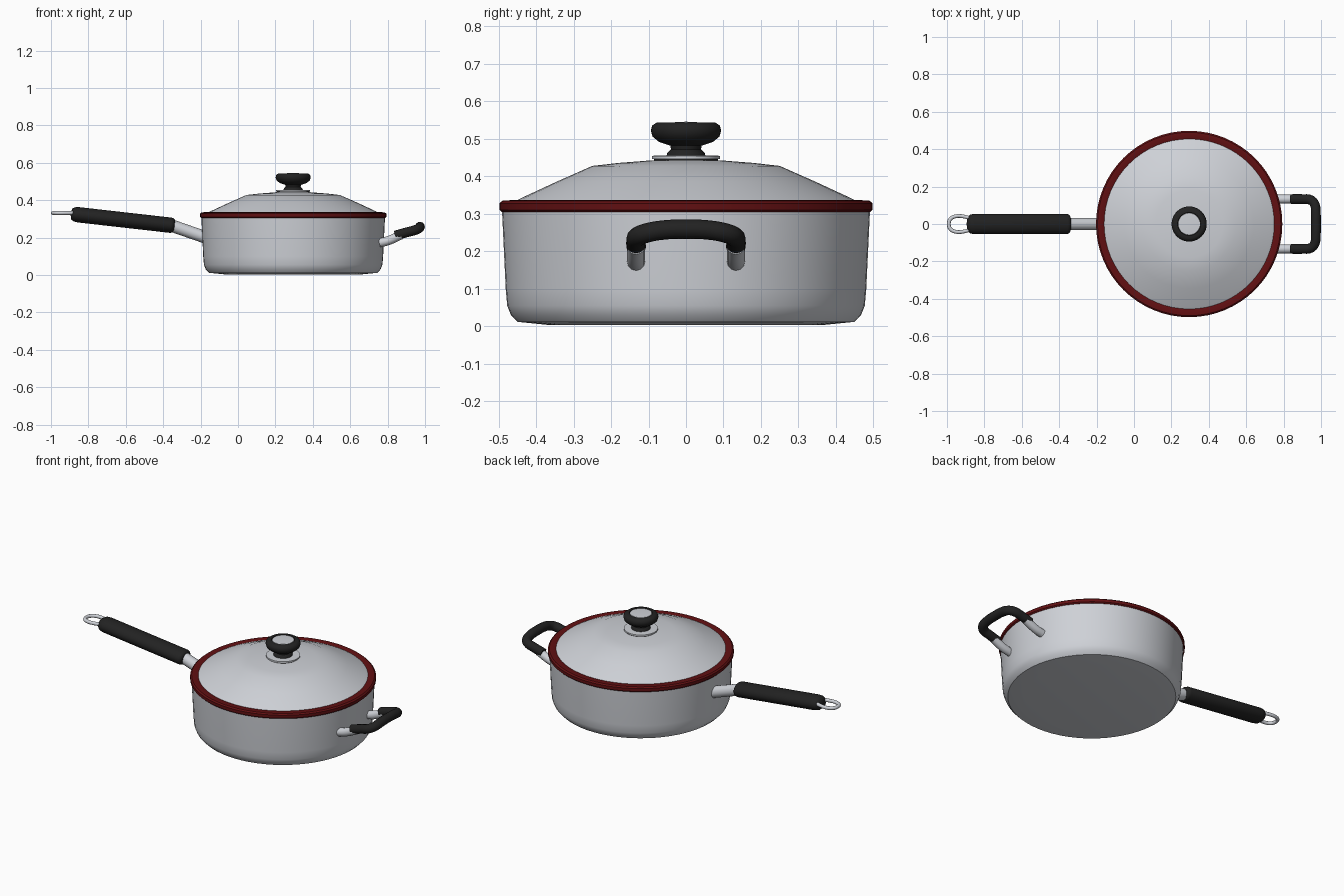
import bpy, math
from mathutils import Vector

if "Cube" in bpy.data.objects:
    bpy.data.objects.remove(bpy.data.objects["Cube"])

CX = 0.295  # pan axis


def material(name, rgb):
    m = bpy.data.materials.new(name)
    m.diffuse_color = (*rgb, 1)
    m.use_nodes = True
    m.node_tree.nodes["Principled BSDF"].inputs["Base Color"].default_value = m.diffuse_color
    return m


STEEL = material("brushed steel", (0.62, 0.64, 0.68))
BLACK = material("black rubber", (0.016, 0.016, 0.016))
RED = material("dark red", (0.12, 0.005, 0.006))


def finish(obj, mat, angle=35):
    obj.data.materials.clear()
    obj.data.materials.append(mat)
    bpy.ops.object.select_all(action='DESELECT')
    obj.select_set(True)
    bpy.context.view_layer.objects.active = obj
    bpy.ops.object.shade_smooth_by_angle(angle=math.radians(angle))
    return obj


def lathe(name, profile, mat, n=64, closed=False, loc=(CX, 0, 0), angle=35):
    """Revolve (radius, z) points, listed from bottom to top, about z."""
    verts, rings, faces = [], [], []
    for r, z in profile:
        if r < 1e-6:
            rings.append([len(verts)] * n)
            verts.append((0, 0, z))
        else:
            rings.append(list(range(len(verts), len(verts) + n)))
            verts += [(r * math.cos(2 * math.pi * i / n),
                       r * math.sin(2 * math.pi * i / n), z) for i in range(n)]
    pairs = list(zip(rings, rings[1:]))
    if closed:
        pairs.append((rings[-1], rings[0]))
    for a, b in pairs:
        for i in range(n):
            j = (i + 1) % n
            faces.append(list(dict.fromkeys((a[i], a[j], b[j], b[i]))))
    me = bpy.data.meshes.new(name)
    me.from_pydata(verts, [], faces)
    obj = bpy.data.objects.new(name, me)
    obj.location = loc
    bpy.context.collection.objects.link(obj)
    return finish(obj, mat, angle)


def tube(name, points, radius, mat, smooth=True):
    """Round tube through the given points."""
    cu = bpy.data.curves.new(name, 'CURVE')
    cu.dimensions = '3D'
    cu.bevel_depth = radius
    cu.bevel_resolution = 4
    cu.use_fill_caps = True
    cu.resolution_u = 6
    sp = cu.splines.new('BEZIER' if smooth else 'POLY')
    if smooth:
        sp.bezier_points.add(len(points) - 1)
        for bp, p in zip(sp.bezier_points, points):
            bp.co = p
            bp.handle_left_type = bp.handle_right_type = 'AUTO'
    else:
        sp.points.add(len(points) - 1)
        for sp_pt, p in zip(sp.points, points):
            sp_pt.co = (*p, 1)
    obj = bpy.data.objects.new(name, cu)
    bpy.context.collection.objects.link(obj)
    bpy.ops.object.select_all(action='DESELECT')
    obj.select_set(True)
    bpy.context.view_layer.objects.active = obj
    bpy.ops.object.convert(target='MESH')
    return finish(bpy.context.view_layer.objects.active, mat, 50)


# Pan body, rim band and lid
lathe("pan_body", [(0, 0.003), (0.36, 0.003), (0.45, 0.012), (0.467, 0.03),
                   (0.477, 0.055), (0.481, 0.1), (0.491, 0.31)], STEEL)
lathe("rim_band", [(0.45, 0.305), (0.492, 0.305), (0.498, 0.311), (0.498, 0.328),
                   (0.49, 0.335), (0.462, 0.337), (0.45, 0.332)], RED, closed=True)
lathe("lid", [(0.46, 0.331), (0.44, 0.342), (0.345, 0.386), (0.25, 0.428),
              (0.18, 0.436), (0.09, 0.443), (0, 0.444)], STEEL)

# Lid knob
lathe("knob_gasket", [(0.086, 0.44), (0.086, 0.448), (0, 0.448)], BLACK, 40)
lathe("knob_washer", [(0, 0.447), (0.091, 0.447), (0.091, 0.455), (0, 0.457)], STEEL, 40)
lathe("knob", [(0.052, 0.455), (0.05, 0.462), (0.04, 0.472), (0.042, 0.482),
               (0.072, 0.492), (0.089, 0.506), (0.094, 0.522), (0.09, 0.536),
               (0.078, 0.544), (0.062, 0.544), (0.06, 0.54), (0, 0.54)],
      BLACK, 40, angle=50)
lathe("knob_cap", [(0.06, 0.538), (0.058, 0.543), (0, 0.546)], STEEL, 40)

# Long handle: steel neck, oval rubber grip and hanging loop
tube("handle_neck", [(-0.17, 0, 0.2), (-0.38, 0, 0.273)], 0.033, STEEL, smooth=False)
start, end = Vector((-0.338, 0, 0.264)), Vector((-0.895, 0, 0.327))
axis = end - start
L = axis.length
grip = lathe("handle_grip", [(0, 0), (0.03, 0.002), (0.038, 0.009), (0.041, 0.02),
                             (0.041, L - 0.04), (0.038, L - 0.02), (0.028, L - 0.005),
                             (0, L)], BLACK, 32, loc=start, angle=50)
grip.rotation_euler = (0, math.atan2(axis.x, axis.z), 0)
grip.scale = (1, 1.32, 1)
loop = [(-0.87, 0.028), (-0.91, 0.04), (-0.955, 0.041), (-0.982, 0.026), (-0.99, 0)]
loop += [(x, -y) for x, y in reversed(loop[:-1])]
tube("hanging_loop", [(x, y, 0.332) for x, y in loop], 0.01, STEEL)

# Helper handle: two steel stubs and a bent rubber grip
for side, s in (("left", 1), ("right", -1)):
    tube("helper_stub_" + side, [(0.755, s * 0.133, 0.172), (0.80, s * 0.133, 0.183),
                                 (0.87, s * 0.133, 0.214)], 0.024, STEEL)
bend = [(0.84, 0.133, 0.211), (0.90, 0.133, 0.228), (0.945, 0.128, 0.24),
        (0.966, 0.105, 0.249), (0.972, 0.06, 0.257), (0.973, 0, 0.259)]
bend += [(x, -y, z) for x, y, z in reversed(bend[:-1])]
tube("helper_grip", bend, 0.026, BLACK)
